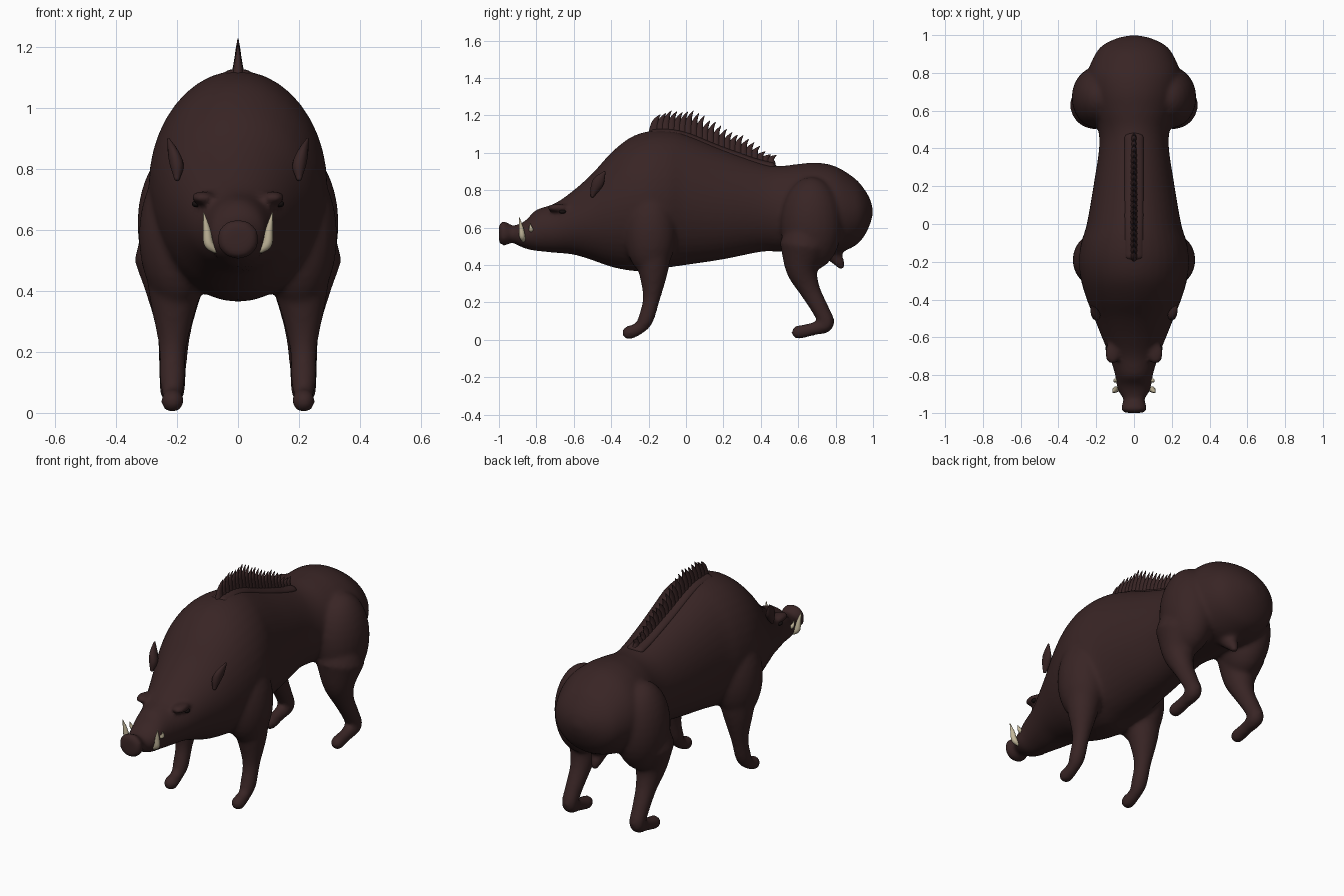
import bpy, bmesh, math, random
from mathutils import Vector, Matrix

random.seed(4)
cube = bpy.data.objects.get("Cube")
if cube:
    bpy.data.objects.remove(cube)


def material(name, rgb):
    mat = bpy.data.materials.new(name)
    mat.use_nodes = True
    colour = (*rgb, 1)
    mat.diffuse_color = colour
    bsdf = mat.node_tree.nodes["Principled BSDF"]
    bsdf.inputs["Base Color"].default_value = colour
    bsdf.inputs["Roughness"].default_value = 0.8
    return mat


hide = material("dark brown hide", (0.04, 0.018, 0.018))
ivory = material("ivory", (0.55, 0.48, 0.33))
eye_black = material("eye black", (0.008, 0.005, 0.005))


def resample(points, steps):
    """Smooth Catmull-Rom interpolation through tuples of numbers."""
    pts = [points[0], *points, points[-1]]
    out = []
    for a, b, c, d in zip(pts, pts[1:], pts[2:], pts[3:]):
        for i in range(steps):
            t = i / steps
            out.append([q + 0.5 * t * (r - p + t * (2*p - 5*q + 4*r - s + t * (3*(q - r) + s - p)))
                        for p, q, r, s in zip(a, b, c, d)])
    return out + [list(points[-1])]


def loft(bm, points, sides=24, steps=5, axis=None):
    """Closed tube through (x, y, z, radius across, radius along) with domed ends."""
    path = resample(points, steps)
    centres = [Vector(p[:3]) for p in path]
    last = len(path) - 1
    rings = []

    def ring(centre, tangent, across, along):
        side = Vector((1, 0, 0))
        side = (side - tangent * side.dot(tangent)).normalized()
        up = tangent.cross(side)
        angles = [math.tau * k / sides for k in range(sides)]
        rings.append([bm.verts.new(centre + side * across * math.cos(a) + up * along * math.sin(a))
                      for a in angles])

    for i, (x, y, z, across, along) in enumerate(path):
        tangent = axis or (centres[min(i + 1, last)] - centres[max(i - 1, 0)]).normalized()
        across, along = max(across, 0.001), max(along, 0.001)
        dome = [math.radians(d) for d in (80, 55, 28)] if not axis else []
        r = min(across, along)
        if i == 0:
            for a in dome:
                ring(centres[i] - tangent * r * math.sin(a), tangent,
                     across * math.cos(a), along * math.cos(a))
        ring(centres[i], tangent, across, along)
        if i == last:
            for a in reversed(dome):
                ring(centres[i] + tangent * r * math.sin(a), tangent,
                     across * math.cos(a), along * math.cos(a))
    for a, b in zip(rings, rings[1:]):
        for k in range(sides):
            j = (k + 1) % sides
            bm.faces.new((a[k], a[j], b[j], b[k]))
    bm.faces.new(rings[0])
    bm.faces.new(rings[-1])


def limb(bm, points, **options):
    """Round tube through (x, y, z, radius)."""
    loft(bm, [(*p, p[3]) for p in points], **options)


def ellipsoid(bm, centre, radii):
    matrix = Matrix.Translation(centre) @ Matrix.Diagonal((*radii, 1))
    bmesh.ops.create_uvsphere(bm, u_segments=24, v_segments=16, radius=1, matrix=matrix)


def finish(bm, name, mat, mirror=False):
    bmesh.ops.recalc_face_normals(bm, faces=bm.faces[:])
    for face in bm.faces:
        face.smooth = True
    mesh = bpy.data.meshes.new(name)
    bm.to_mesh(mesh)
    bm.free()
    mesh.materials.append(mat)
    obj = bpy.data.objects.new(name, mesh)
    bpy.context.collection.objects.link(obj)
    if mirror:
        obj.modifiers.new("Mirror", "MIRROR").use_mirror_merge = False
    return obj


# Head and trunk outline: y, top, bottom, half width
OUTLINE = [
    (-1, .61, .52, .045), (-.985, .635, .505, .068), (-.96, .63, .505, .066),
    (-.93, .612, .518, .056), (-.89, .62, .5, .08), (-.85, .645, .485, .093),
    (-.8, .695, .475, .1), (-.7, .73, .465, .13), (-.6, .8, .455, .17),
    (-.5, .89, .425, .21), (-.4, 1, .39, .25), (-.3, 1.08, .37, .28),
    (-.2, 1.115, .365, .293), (-.1, 1.12, .385, .28), (0, 1.1, .4, .25),
    (.2, 1.02, .43, .215), (.4, .95, .47, .185), (.5, .93, .47, .19),
    (.6, .94, .465, .22), (.7, .947, .46, .24), (.8, .927, .46, .245),
    (.9, .865, .5, .205), (.95, .81, .55, .16), (.985, .75, .62, .085), (1, .69, .68, .01),
]
FRONT_LEG = [(.2, -.18, .5, .11), (.21, -.175, .36, .078), (.214, -.185, .22, .046),
             (.215, -.215, .11, .042), (.215, -.25, .062, .034), (.215, -.305, .038, .038)]
HIND_LEG = [(.21, .63, .5, .13), (.21, .62, .38, .088), (.21, .66, .27, .057),
            (.214, .72, .16, .046), (.215, .75, .085, .043),
            (.215, .68, .058, .035), (.215, .6, .04, .037)]

# Body: overlapping muscle forms fused into one smooth skin
bm = bmesh.new()
loft(bm, [(0, y, (top + low) / 2, wide, (top - low) / 2) for y, top, low, wide in OUTLINE],
     sides=40, axis=Vector((0, 1, 0)))
for s in (1, -1):
    for leg in (FRONT_LEG, HIND_LEG):
        limb(bm, [(s * x, y, z, r) for x, y, z, r in leg])
    ellipsoid(bm, (s * .2, -.19, .58), (.125, .14, .24))     # shoulder
    ellipsoid(bm, (s * .19, .67, .62), (.14, .165, .25))     # thigh
    ellipsoid(bm, (s * .115, -.685, .705), (.04, .06, .022)) # brow
limb(bm, [(0, .77, .48, .05), (0, .815, .42, .032), (0, .83, .395, .022)])  # rear nub
body = finish(bm, "body", hide)
remesh = body.modifiers.new("Fuse", "REMESH")
remesh.mode = "VOXEL"
remesh.voxel_size = 0.012
remesh.use_smooth_shade = True
soften = body.modifiers.new("Soften", "SMOOTH")
soften.factor = 0.5
soften.iterations = 8


def back_height(y):
    for a, b in zip(OUTLINE, OUTLINE[1:]):
        if a[0] <= y <= b[0]:
            return a[1] + (b[1] - a[1]) * (y - a[0]) / (b[0] - a[0])


# Mane: low ridge along the spine
bm = bmesh.new()
spine = [-.17 + .09 * i for i in range(8)]
loft(bm, [(0, y, back_height(y) - .012, .05, .022) for y in spine])
finish(bm, "mane_ridge", hide)

# Mane: thin crest with a row of swept bristle tufts
bm = bmesh.new()
COUNT = 22
for i in range(COUNT):
    f = i / (COUNT - 1)
    y = -.17 + .62 * f
    z = back_height(y)
    height = .045 + .085 * math.sin(math.pi * min(1, .12 + f * .95)) ** .6 * (1 - .4 * f)
    height *= random.uniform(.9, 1.1)
    loft(bm, [(0, y, z - .03, .025, .035), (0, y + .004, z + height * .4, .012, .022),
              (0, y + .015, z + height * .75, .007, .011), (0, y + .032, z + height, .002, .002)],
         sides=8, steps=3)
finish(bm, "mane_bristles", hide)

# Ears: thin leaves lying back against the head
bm = bmesh.new()
loft(bm, [(.2, -.5, .77, .01, .01), (.2, -.485, .81, .022, .026),
          (.212, -.465, .85, .018, .03), (.228, -.435, .897, .004, .006)], sides=16)
finish(bm, "ears", hide, mirror=True)

# Eyes
bm = bmesh.new()
ellipsoid(bm, (.137, -.66, .685), (.014, .018, .011))
finish(bm, "eyes", eye_black, mirror=True)

# Tusks: long lower pair and short upper pair
bm = bmesh.new()
limb(bm, [(.075, -.87, .535, .012), (.096, -.876, .555, .016),
          (.102, -.882, .6, .012), (.112, -.892, .655, .002)], sides=12)
finish(bm, "lower_tusks", ivory, mirror=True)
bm = bmesh.new()
limb(bm, [(.078, -.83, .585, .012), (.098, -.828, .592, .011), (.105, -.836, .622, .002)], sides=12)
finish(bm, "upper_tusks", ivory, mirror=True)
